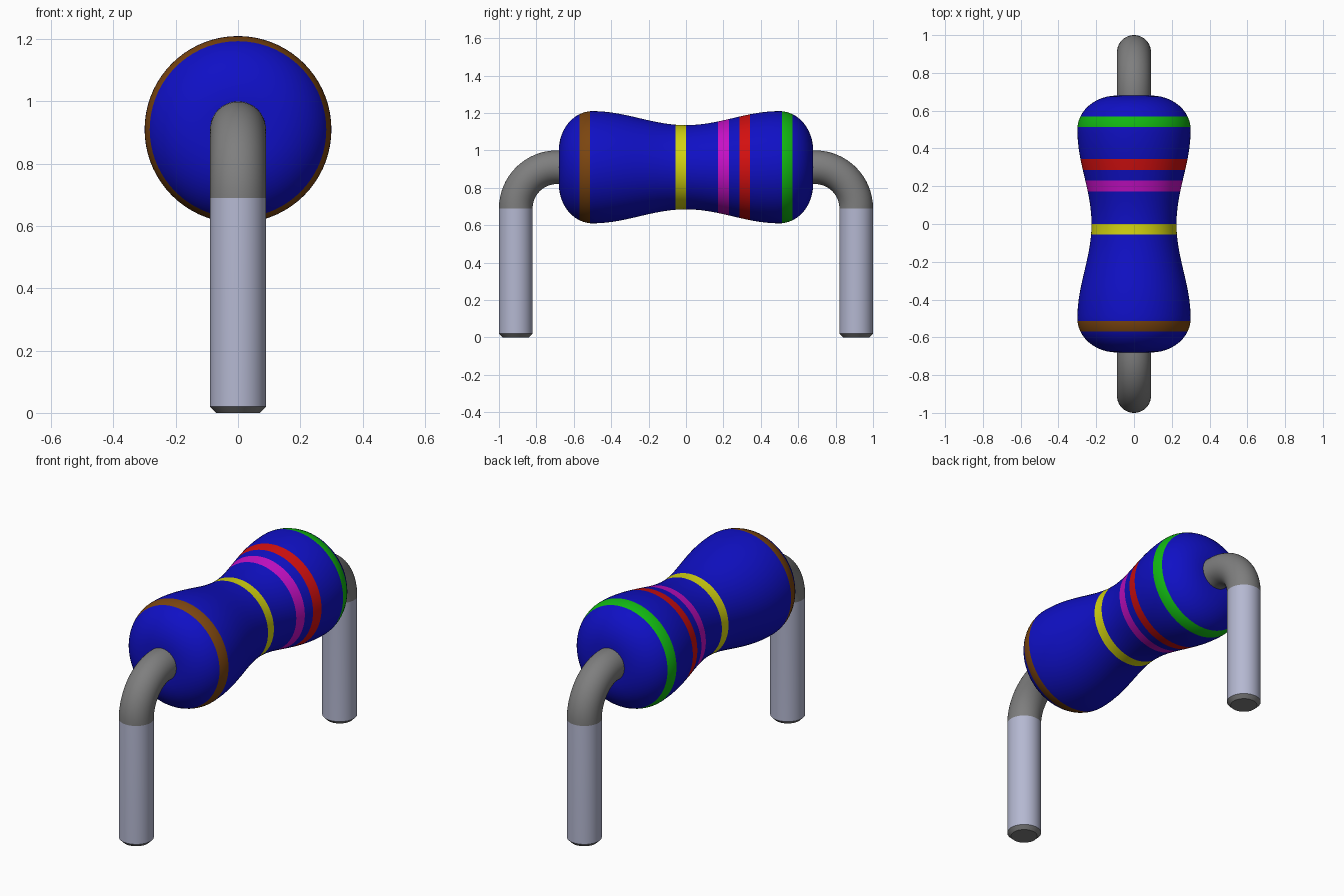
import bpy, bmesh
from math import sin, cos, pi
from mathutils import Vector

cube = bpy.data.objects.get("Cube")
if cube:
    bpy.data.objects.remove(cube)

AXIS_Z = 0.91       # height of the body axis
WIRE_R = 0.09
BEND_R = 0.22
LEG_Y = 0.91


def material(name, rgb):
    m = bpy.data.materials.new(name)
    m.use_nodes = True
    m.diffuse_color = (*rgb, 1)
    m.node_tree.nodes["Principled BSDF"].inputs["Base Color"].default_value = (*rgb, 1)
    return m


blue = material("body_blue", (0.005, 0.005, 0.56))
brown = material("band_brown", (0.2, 0.06, 0.005))
yellow = material("band_yellow", (0.65, 0.65, 0.005))
magenta = material("band_magenta", (0.56, 0.005, 0.56))
red = material("band_red", (0.65, 0.005, 0.005))
green = material("band_green", (0.006, 0.48, 0.006))
grey = material("bent_wire_grey", (0.21, 0.21, 0.21))
silver = material("leg_silver", (0.46, 0.48, 0.64))


def sweep(name, rings, sides, mats, rule):
    """Skin circular rings (centre, direction, radius); rule picks each face's material."""
    bm = bmesh.new()
    loops = []
    for centre, direction, radius in rings:
        side = Vector((1, 0, 0))
        up = side.cross(direction)
        loops.append([bm.verts.new(centre + radius * (side * cos(a) + up * sin(a)))
                      for a in (2 * pi * i / sides for i in range(sides))])
    for a, b in zip(loops, loops[1:]):
        for i in range(sides):
            j = (i + 1) % sides
            bm.faces.new((a[i], a[j], b[j], b[i]))
    bm.faces.new(loops[0])
    bm.faces.new(loops[-1])
    bmesh.ops.recalc_face_normals(bm, faces=bm.faces)
    for f in bm.faces:
        f.material_index = rule(f.calc_center_median())
    mesh = bpy.data.meshes.new(name)
    bm.to_mesh(mesh)
    bm.free()
    for m in mats:
        mesh.materials.append(m)
    obj = bpy.data.objects.new(name, mesh)
    bpy.context.collection.objects.link(obj)
    bpy.ops.object.select_all(action="DESELECT")
    obj.select_set(True)
    bpy.context.view_layer.objects.active = obj
    bpy.ops.object.shade_smooth_by_angle(angle=pi / 6)
    return obj


# Waisted body with painted colour bands
bands = [(-0.57, -0.513), (-0.056, 0.0), (0.172, 0.23), (0.285, 0.343), (0.513, 0.57)]


def body_radius(y):
    y = abs(y)
    if y < 0.5:
        return 0.2625 - 0.0375 * cos(pi * y / 0.5)
    s = min((y - 0.5) / 0.18, 1)
    return 0.09 + 0.21 * (1 - s * s) ** 0.5


stations = {round(i * 0.04, 4) for i in range(-12, 13)}
for i in range(13):
    y = round(0.5 + 0.18 * sin(i * pi / 24), 4)
    stations |= {y, -y}
edges = {e for band in bands for e in band}
stations = {y for y in stations if all(abs(y - e) > 0.006 for e in edges)} | edges
along = Vector((0, 1, 0))
body_rings = [(Vector((0, y, AXIS_Z)), along, body_radius(y)) for y in sorted(stations)]


def band_index(c):
    return next((i + 1 for i, (lo, hi) in enumerate(bands) if lo < c.y < hi), 0)


sweep("resistor_body", body_rings, 72,
      [blue, brown, yellow, magenta, red, green], band_index)


# Wire legs: chamfered tip, straight leg, quarter bend into the body
def leg_index(c):
    return 1 if 0.015 < c.z < AXIS_Z - BEND_R else 0


for name, s in (("front_leg", -1), ("back_leg", 1)):
    upward = Vector((0, 0, 1))
    rings = [(Vector((0, s * LEG_Y, 0)), upward, WIRE_R - 0.02),
             (Vector((0, s * LEG_Y, 0.02)), upward, WIRE_R)]
    for i in range(17):
        a = i * pi / 32
        centre = Vector((0, s * (LEG_Y - BEND_R * (1 - cos(a))),
                         AXIS_Z - BEND_R * (1 - sin(a))))
        rings.append((centre, Vector((0, -s * sin(a), cos(a))), WIRE_R))
    rings.append((Vector((0, s * 0.64, AXIS_Z)), Vector((0, -s, 0)), WIRE_R))
    sweep(name, rings, 40, [grey, silver], leg_index)
